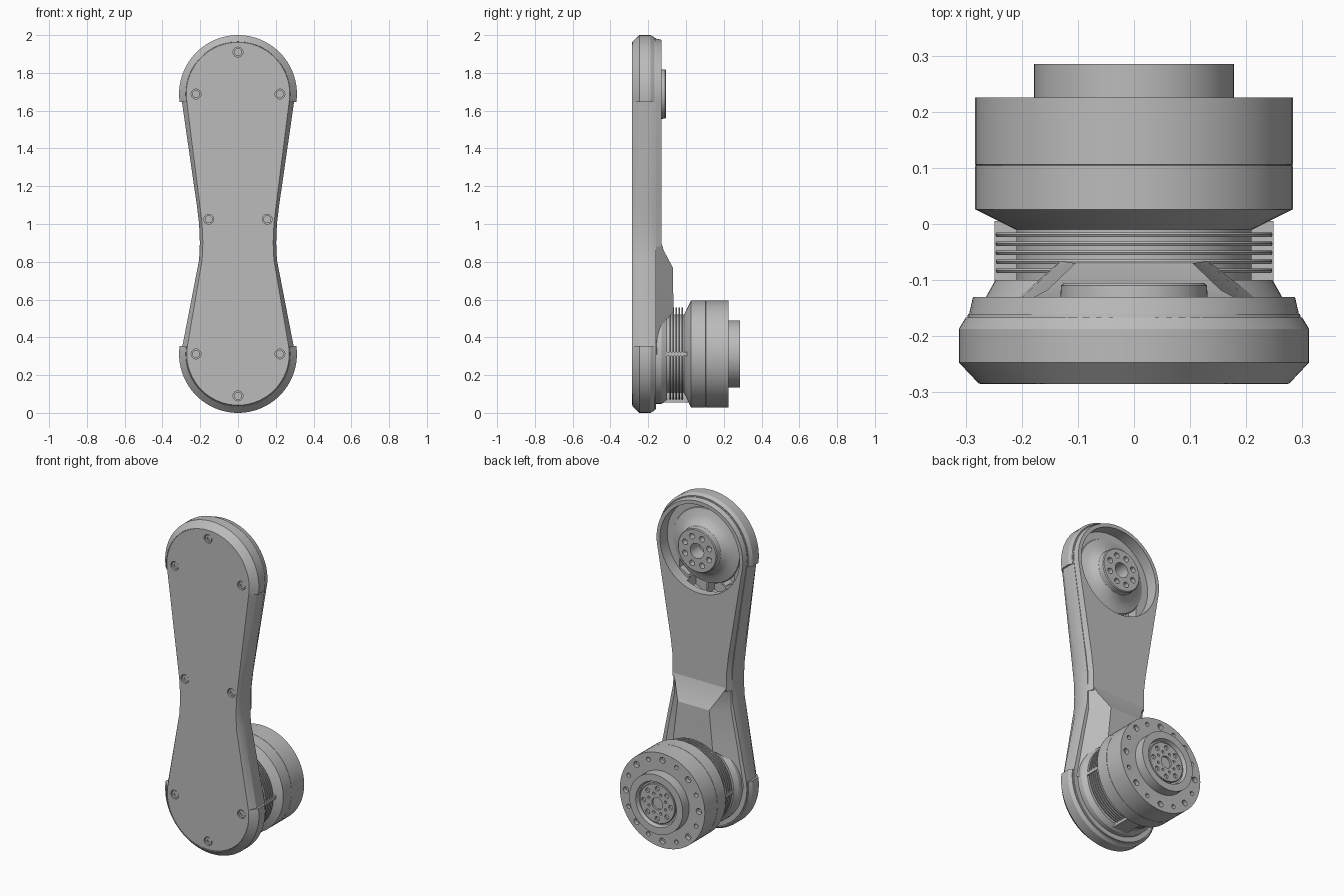
import bpy, bmesh
from math import sin, cos, pi, radians

cube = bpy.data.objects.get("Cube")
if cube:
    bpy.data.objects.remove(cube)

grey = bpy.data.materials.new("machined grey")
grey.use_nodes = True
grey.diffuse_color = (0.5, 0.5, 0.5, 1)
grey.node_tree.nodes["Principled BSDF"].inputs["Base Color"].default_value = (0.5, 0.5, 0.5, 1)

TOP, LOW = 1.688, 0.312          # heights of the two joint axes


def make(name, *lofts):
    """One object from lofts; each loft is a list of equal rings, capped at both ends."""
    bm = bmesh.new()
    for rings in lofts:
        vs = [[bm.verts.new(p) for p in ring] for ring in rings]
        n = len(vs[0])
        for a, b in zip(vs, vs[1:]):
            for i in range(n):
                j = (i + 1) % n
                bm.faces.new((a[i], a[j], b[j], b[i]))
        bm.faces.new(vs[0][::-1])
        bm.faces.new(vs[-1])
    bmesh.ops.recalc_face_normals(bm, faces=bm.faces)
    mesh = bpy.data.meshes.new(name)
    bm.to_mesh(mesh)
    bm.free()
    mesh.materials.append(grey)
    ob = bpy.data.objects.new(name, mesh)
    bpy.context.collection.objects.link(ob)
    return ob


def turned(profile, x=0, z=LOW, n=64):
    """Rings around an axis along y, from (radius, y) pairs."""
    return [[(x + r * sin(2 * pi * i / n), y, z + r * cos(2 * pi * i / n)) for i in range(n)]
            for r, y in profile]


def hole(r, y0, y1, x=0, z=LOW, n=16):
    return turned([(r, y0), (r, y1)], x, z, n)


def hole_circle(count, ring, r, y0, y1, z=LOW, turn=0.0):
    angles = [2 * pi * (i + turn) / count for i in range(count)]
    return [hole(r, y0, y1, ring * sin(a), z + ring * cos(a), 12) for a in angles]


def cut(ob, *lofts):
    """Subtract lofts from an object and bake the result."""
    cutter = make("cutter", *lofts)
    cutter.hide_render = True
    mod = ob.modifiers.new("cut", 'BOOLEAN')
    mod.object, mod.operation, mod.solver = cutter, 'DIFFERENCE', 'EXACT'
    bpy.context.view_layer.update()
    baked = bpy.data.meshes.new_from_object(ob.evaluated_get(bpy.context.evaluated_depsgraph_get()))
    ob.modifiers.clear()
    ob.data = baked
    bpy.data.objects.remove(cutter)


def arc(r, z, start, end, n=40):
    steps = [radians(start + (end - start) * i / n) for i in range(n + 1)]
    return [(r * cos(a), z + r * sin(a)) for a in steps]


def outline(r, w, y):
    """Dumbbell outline of the link at depth y: end radius r, waist half width w."""
    side = [(w + 0.012, 1.10), (w, 1.0), (w - 0.004, 0.9), (w, 0.81)]
    pts = arc(r, TOP, -6, 186) + [(-x, z) for x, z in side]
    pts += arc(r - 0.003, LOW, 170, 370) + side[::-1]
    return [(x, y, z) for x, z in pts]


# Main link shell with the front chamfer
link = make("link_shell", [outline(0.274, 0.19, -0.285), outline(0.28, 0.195, -0.277),
                           outline(0.3, 0.206, -0.245), outline(0.3, 0.206, -0.185),
                           outline(0.296, 0.198, -0.16)])

# Raised back panel on the upper part
def panel_ring(r, w, y):
    pts = arc(r, TOP, -6, 186) + [(-w - 0.012, 1.10), (-w, 1.0), (-w, 0.88), (w, 0.88), (w, 1.0), (w + 0.012, 1.10)]
    return [(x, y, z) for x, z in pts]

panel = make("back_panel", [panel_ring(0.295, 0.196, -0.165), panel_ring(0.287, 0.18, -0.13)])

# Upper joint pocket with honeycomb cells in its floor
pocket = hole(0.265, -0.2, 0, z=TOP, n=64)
cut(panel, pocket)
cut(link, pocket)
cells = [(-0.125, 1.54), (0, 1.54), (0.125, 1.54), (-0.0625, 1.432), (0.0625, 1.432)]
cut(link, *[hole(0.066, -0.265, -0.18, x, z, 6) for x, z in cells])

# Countersunk screws on the front
screws = [(0, 1.91), (0, 0.09)]
for s in (-1, 1):
    screws += [(s * 0.222, TOP), (s * 0.155, 1.025), (s * 0.222, LOW)]
cut(link, *[hole(0.026, -0.3, -0.27, x, z, 24) for x, z in screws])
heads = make("front_screws", *[hole(0.021, -0.272, -0.28, x, z, 24) for x, z in screws])
cut(heads, *[hole(0.01, -0.3, -0.274, x, z, 6) for x, z in screws])

# End bumpers wrapped around both rounded ends
bumper_section = [(0.277, -0.284), (0.312, -0.247), (0.312, -0.187), (0.3, -0.167), (0.28, -0.167), (0.272, -0.27)]
for name, z, start in (("upper_bumper", TOP, -8), ("lower_bumper", LOW, 172)):
    paths = [[(x, y, h) for x, h in arc(r, z, start, start + 196, 48)] for r, y in bumper_section]
    make(name, list(zip(*paths)))

# Sloped hump carrying the motor, scooped out around the joint
hump_sections = [(0.9, -0.13, 0.178, 0.192), (0.86, -0.118, 0.155, 0.192), (0.77, -0.07, 0.105, 0.192),
                 (0.55, -0.066, 0.13, 0.235), (0.31, -0.066, 0.15, 0.28)]
hump = make("motor_hump", [[(-base, -0.165, z), (-top, y, z), (top, y, z), (base, -0.165, z)]
                           for z, y, top, base in hump_sections])
cut(hump, hole(0.256, -0.162, 0.2, n=64))

# Upper joint hub with bolt circle
hub = make("upper_hub", turned([(0.225, -0.205), (0.22, -0.195), (0.18, -0.183), (0.15, -0.165), (0.132, -0.142),
                                (0.13, -0.11), (0.125, -0.105)], z=TOP))
cut(hub, hole(0.045, -0.19, 0, z=TOP, n=32), *hole_circle(8, 0.087, 0.017, -0.14, 0, TOP, 0.5))

# Motor mount, finned neck and side keys
make("motor_mount", turned([(0.264, -0.17), (0.264, -0.13), (0.247, -0.1)]))
make("neck_core", turned([(0.21, -0.11), (0.21, 0)]))
make("cooling_fins", *[turned([(0.245, y - 0.004), (0.247, y), (0.245, y + 0.004)])
                       for y in (-0.083, -0.067, -0.051, -0.035, -0.019)])

def box(x0, x1, y0, y1, z0, z1):
    return [[(x0, y, z0), (x1, y, z0), (x1, y, z1), (x0, y, z1)] for y in (y0, y1)]

make("neck_keys", box(0.2, 0.249, -0.11, 0.005, LOW - 0.01, LOW + 0.01),
     box(-0.249, -0.2, -0.11, 0.005, LOW - 0.01, LOW + 0.01),
     box(-0.05, 0.05, -0.12, 0.01, 0.055, 0.12))

# Motor housing with rim bolts
motor = make("motor_housing", turned([(0.21, -0.01), (0.283, 0.026), (0.283, 0.104), (0.281, 0.105),
                                      (0.283, 0.106), (0.283, 0.225)]))
cut(motor, *hole_circle(8, 0.243, 0.018, 0.2, 0.3), *hole_circle(8, 0.243, 0.013, 0.2, 0.3, turn=0.5))

# Output flange with recessed face and bolt circles
flange = make("output_flange", turned([(0.178, 0.22), (0.178, 0.285)]))
cut(flange, turned([(0.128, 0.262), (0.14, 0.3)]))
disc = make("output_disc", turned([(0.118, 0.25), (0.118, 0.271), (0.115, 0.274)]))
cut(disc, hole(0.036, 0.252, 0.3, n=32), *hole_circle(8, 0.09, 0.014, 0.254, 0.3),
    *hole_circle(8, 0.06, 0.008, 0.254, 0.3, turn=0.5))

# Smooth the turned surfaces, keep the edges crisp
bpy.ops.object.select_all(action='DESELECT')
for ob in bpy.context.collection.objects:
    if ob.type == 'MESH':
        ob.select_set(True)
        bpy.context.view_layer.objects.active = ob
bpy.ops.object.shade_smooth_by_angle(angle=radians(25))
